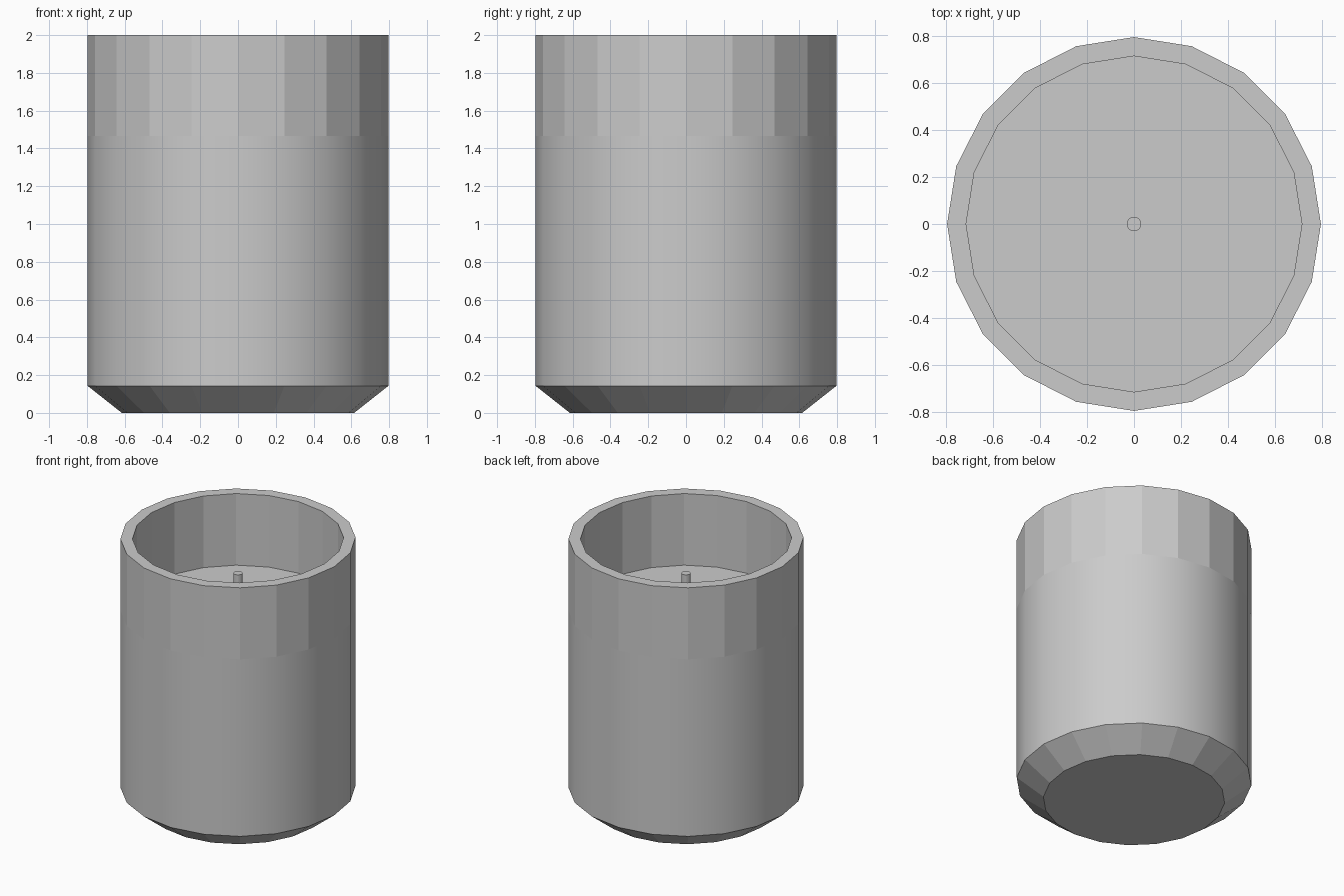
import bpy, bmesh, math

if "Cube" in bpy.data.objects:
    bpy.data.objects.remove(bpy.data.objects["Cube"])

SIDES = 20


def lathe(name, profile, sides=SIDES, cap_start=False, cap_end=False, smooth_bands=()):
    """Revolve (radius, z) points around z; chosen bands get smooth shading."""
    bm = bmesh.new()
    rings = []
    for r, z in profile:
        rings.append([bm.verts.new((r * math.cos(math.tau * i / sides),
                                    r * math.sin(math.tau * i / sides), z))
                      for i in range(sides)])
    for band, (a, b) in enumerate(zip(rings, rings[1:])):
        for i in range(sides):
            j = (i + 1) % sides
            face = bm.faces.new((a[i], a[j], b[j], b[i]))
            face.smooth = band in smooth_bands
    if cap_start:
        bm.faces.new(rings[0][::-1])
    if cap_end:
        bm.faces.new(rings[-1])
    mesh = bpy.data.meshes.new(name)
    bm.to_mesh(mesh)
    bm.free()
    obj = bpy.data.objects.new(name, mesh)
    bpy.context.collection.objects.link(obj)
    return obj


WAX_Z = 1.465

# Jar: chamfered foot, smooth filled body, faceted rim, inner wall down to the wax
lathe("jar", [(0.615, 0), (0.796, 0.143), (0.796, WAX_Z), (0.796, 2.0),
              (0.715, 2.0), (0.715, WAX_Z)],
      cap_start=True, smooth_bands=(1,))

# Wax surface inside the jar
lathe("wax", [(0.715, WAX_Z)], cap_end=True)

# Wick standing in the wax
lathe("wick", [(0.031, WAX_Z), (0.031, 1.74)], cap_end=True)
